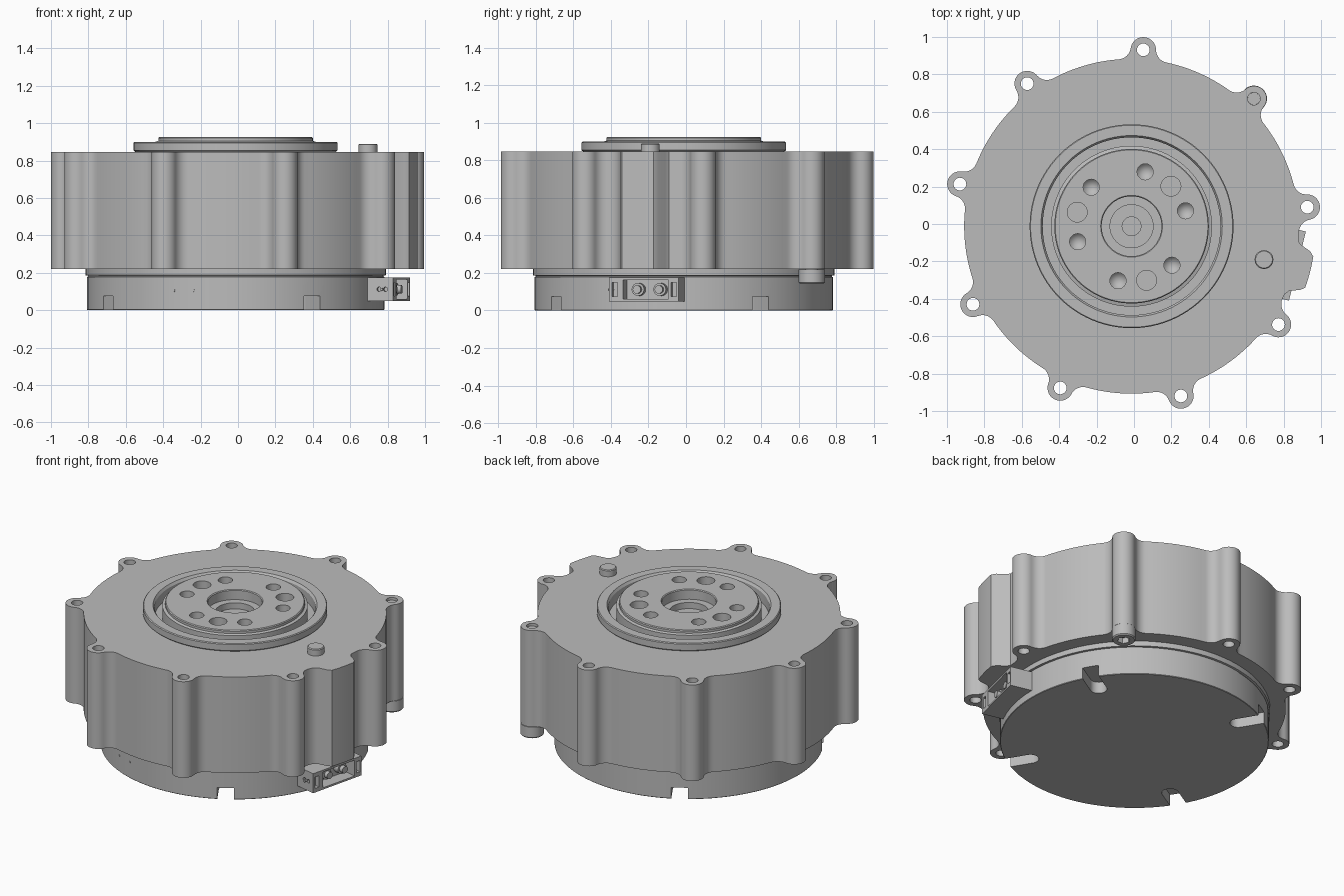
import bpy, bmesh
from math import sin, cos, pi, radians, degrees, acos, atan2
from mathutils import Matrix, Vector

old = bpy.data.objects.get("Cube")
if old:
    bpy.data.objects.remove(old, do_unlink=True)

OX, OY = -0.013, -0.012          # axis of the housing
grey = bpy.data.materials.new("machined_grey")
grey.use_nodes = True
grey.diffuse_color = (0.5, 0.5, 0.5, 1)
grey.node_tree.nodes["Principled BSDF"].inputs["Base Color"].default_value = (0.5, 0.5, 0.5, 1)


def polar(r, deg):
    return r * cos(radians(deg)), r * sin(radians(deg))


def arc(cx, cy, r, a0, a1, n):
    pts = []
    for i in range(n + 1):
        x, y = polar(r, a0 + (a1 - a0) * i / n)
        pts.append((cx + x, cy + y))
    return pts


def prism(bm, outline, z0, z1, mat=Matrix()):
    """Closed outline extruded from z0 to z1."""
    lo = [bm.verts.new(mat @ Vector((x, y, z0))) for x, y in outline]
    hi = [bm.verts.new(mat @ Vector((x, y, z1))) for x, y in outline]
    bm.faces.new(lo[::-1])
    bm.faces.new(hi)
    for i in range(len(lo)):
        j = (i + 1) % len(lo)
        bm.faces.new((lo[i], lo[j], hi[j], hi[i]))


def lathe(bm, profile, n=32, cx=0, cy=0, mat=Matrix()):
    """Solid of revolution; the profile starts and ends on the axis."""
    rings = []
    for r, z in profile:
        count = n if r > 0 else 1
        rings.append([bm.verts.new(mat @ Vector((cx + r * cos(2 * pi * i / n),
                      cy + r * sin(2 * pi * i / n), z))) for i in range(count)])
    for a, b in zip(rings, rings[1:]):
        for i in range(n):
            j = (i + 1) % n
            quad = [a[i % len(a)], a[j % len(a)], b[j % len(b)], b[i % len(b)]]
            bm.faces.new(list(dict.fromkeys(quad)))


def cylinder(bm, x, y, r, z0, z1, n=32, mat=Matrix()):
    lathe(bm, [(0, z0), (r, z0), (r, z1), (0, z1)], n, x, y, mat)


def finish(name, bm):
    bmesh.ops.recalc_face_normals(bm, faces=bm.faces)
    mesh = bpy.data.meshes.new(name)
    bm.to_mesh(mesh)
    bm.free()
    mesh.materials.append(grey)
    ob = bpy.data.objects.new(name, mesh)
    ob.location = (OX, OY, 0)
    bpy.context.collection.objects.link(ob)
    return ob


def select(ob):
    bpy.ops.object.select_all(action='DESELECT')
    ob.select_set(True)
    bpy.context.view_layer.objects.active = ob


def cut(ob, bm):
    cutter = finish("cutter", bm)
    cutter.hide_render = True
    mod = ob.modifiers.new("cut", 'BOOLEAN')
    mod.operation, mod.solver, mod.object = 'DIFFERENCE', 'EXACT', cutter
    bpy.context.view_layer.update()
    select(ob)
    bpy.ops.object.modifier_apply(modifier=mod.name)
    bpy.data.objects.remove(cutter, do_unlink=True)


def smooth(ob):
    select(ob)
    bpy.ops.object.shade_smooth_by_angle(angle=radians(30))


# Housing outline: round body, nine filleted lugs and one side bulge
R, D, LUG, FIL = 0.895, 0.945, 0.068, 0.07
FIRST, STEP = -33.8, 40
delta = degrees(acos((D**2 + (R + FIL)**2 - (LUG + FIL)**2) / (2 * D * (R + FIL))))
fx, fy = polar(R + FIL, delta)
beta = degrees(atan2(fy, fx - D))
half = arc(D, 0, LUG, 0, beta, 10) + arc(fx, fy, FIL, beta + 180, delta + 180, 8)[1:]
lug = [(x, -y) for x, y in half[:0:-1]] + half
lug_angles = [FIRST + STEP * k for k in range(9)]

outline = []
for k, a in enumerate(lug_angles):
    c, s = polar(1, a)
    outline += [(x * c - y * s, x * s + y * c) for x, y in lug]
    if k == 0:
        outline += [polar(R, -24), polar(0.91, -22.4), polar(0.965, -20.6)]
        outline += arc(0, 0, 0.985, -19.5, -9.5, 6)
        outline += [polar(0.965, -8), polar(0.91, -6.2), polar(R, -5)]
    else:
        outline += arc(0, 0, R, a + delta, a + STEP - delta, 12)[1:-1]

bm = bmesh.new()
prism(bm, outline, 0.22, 0.847)
housing = finish("housing", bm)
bm = bmesh.new()
for a in lug_angles:
    cylinder(bm, *polar(D, a), 0.034, 0.1, 1, 24)
cylinder(bm, 0, 0, 0.5, 0.6, 1, 96)
cut(housing, bm)
smooth(housing)

# Bearing ring and output flange
bm = bmesh.new()
lathe(bm, [(0, .61), (.499, .61), (.499, .846), (.535, .846), (.545, .855), (.545, .895),
           (.54, .9), (.485, .9), (.475, .885), (.475, .82), (.43, .82), (.43, .9),
           (.413, .905), (.413, .92), (.408, .925), (.165, .925), (.16, .92), (.16, .86),
           (.115, .86), (.115, .82), (.05, .82), (.05, .76), (0, .76)], 96)
flange = finish("output_flange", bm)
bm = bmesh.new()
for k in range(6):
    lathe(bm, [(0, .81), (.043, .86), (.043, 1), (0, 1)], 24, *polar(0.3, 16 + 60 * k))
for k in range(3):
    cylinder(bm, *polar(0.3, 45.5 + 120 * k), 0.053, 0.85, 1)
cut(flange, bm)
smooth(flange)

# Rear cover with four rounded slots
bm = bmesh.new()
lathe(bm, [(0, 0), (.792, 0), (.795, .003), (.795, .178), (.79, .18), (.79, .185),
           (.803, .187), (.803, .225), (0, .225)], 96)
cover = finish("rear_cover", bm)
bm = bmesh.new()
slot = [(0.9, 0.05)] + arc(0.65, 0, 0.05, 90, 270, 12) + [(0.9, -0.05)]
for k in range(4):
    prism(bm, slot, -0.1, 0.075, Matrix.Rotation(radians(31 + 90 * k), 4, 'Z'))
cut(cover, bm)
smooth(cover)

# Locating pin on the top and the screw in one lug
bm = bmesh.new()
lathe(bm, [(0, .84), (.05, .84), (.05, .885), (.045, .89), (0, .89)], 32, 0.708, -0.178)
smooth(finish("locating_pin", bm))
bm = bmesh.new()
lathe(bm, [(0, .83), (.0335, .83), (.0335, .218), (.07, .218), (.07, .15), (.064, .143),
           (0, .143)], 32, *polar(D, lug_angles[2]))
screw = finish("lug_screw", bm)
bm = bmesh.new()
cylinder(bm, *polar(D, lug_angles[2]), 0.038, 0.1, 0.18, 6)
cut(screw, bm)
smooth(screw)


# Connector block on the side of the cover
def rect(x0, x1, y0, y1):
    return [(x0, y0), (x1, y0), (x1, y1), (x0, y1)]


turn = Matrix.Rotation(radians(-13.7), 4, 'Z')
bm = bmesh.new()
prism(bm, rect(0.7, 0.912, -0.187, 0.193), 0.048, 0.175, turn)
block = finish("connector_block", bm)
bm = bmesh.new()
prism(bm, rect(0.83, 1, -0.11, 0.14), 0.06, 0.163, turn)
for y in (-0.155, 0.168):
    prism(bm, rect(0.88, 1, y - 0.015, y + 0.015), 0.075, 0.148, turn)
sideways = turn @ Matrix.Rotation(radians(90), 4, 'X')
for x in (0.835, 0.87):
    cylinder(bm, x, 0.112, 0.012, 0.165, 0.25, 12, sideways)
cut(block, bm)
smooth(block)

# Contacts inside the connector
outward = turn @ Matrix.Rotation(radians(90), 4, 'Y')
bm = bmesh.new()
for y in (-0.04, 0.08):
    lathe(bm, [(0, .82), (.034, .82), (.034, .87), (.022, .87), (.022, .895), (0, .895)],
          24, -0.112, y, outward)
cylinder(bm, 0.852, 0.112, 0.008, 0.18, 0.205, 12, sideways)
smooth(finish("connector_contacts", bm))

# Two tiny marks on the front of the cover
bm = bmesh.new()
for x in (-0.342, -0.222):
    mat = Matrix.Rotation(atan2(x, 0.75), 4, 'Z') @ Matrix.Rotation(radians(90), 4, 'X')
    cylinder(bm, 0, 0.105, 0.007, 0.78, 0.798, 10, mat)
smooth(finish("cover_marks", bm))
